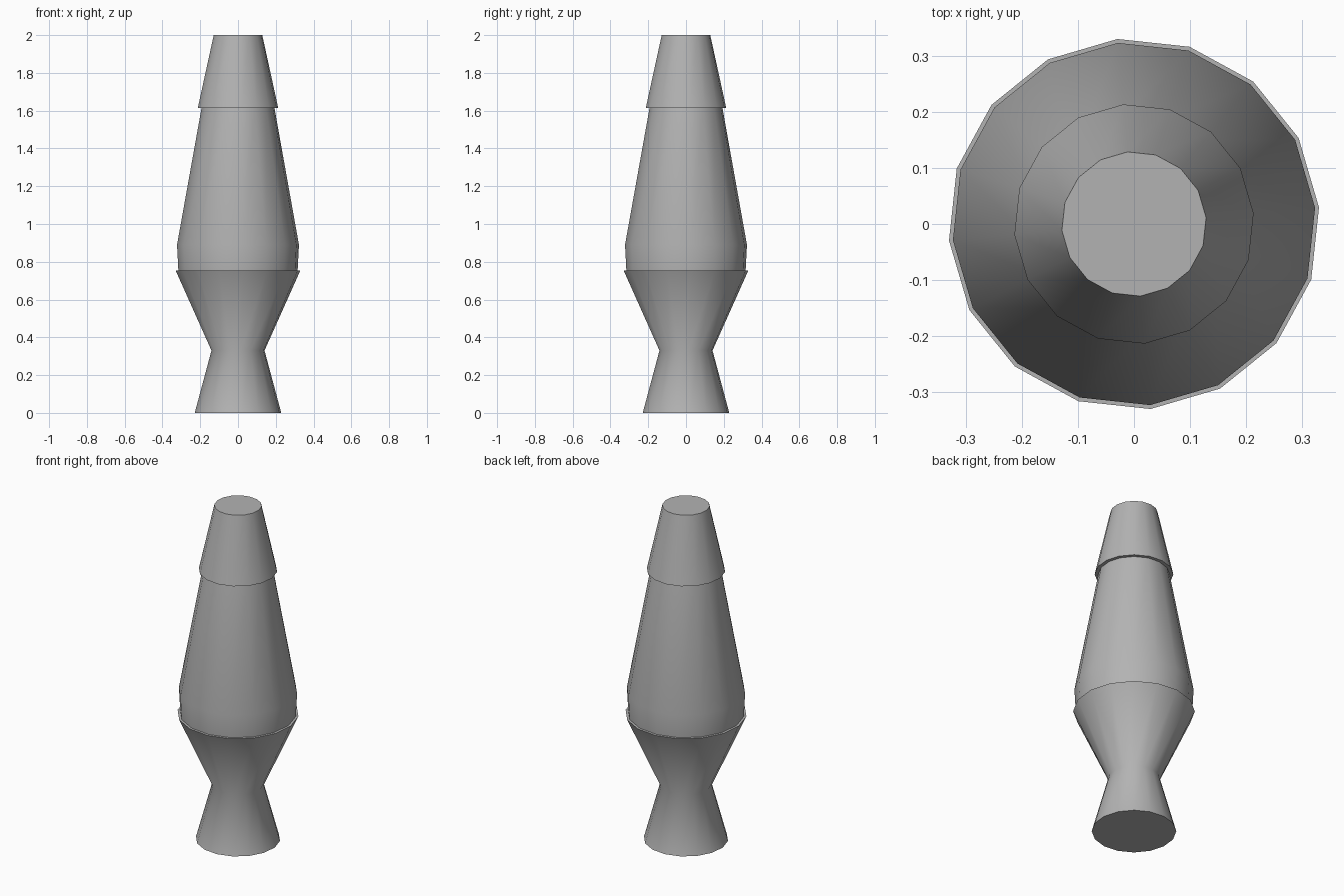
import bpy, bmesh, math

if "Cube" in bpy.data.objects:
    bpy.data.objects.remove(bpy.data.objects["Cube"])

SIDES = 16
TWIST = math.radians(5.1)

# Darker grey used on every part
grey = bpy.data.materials.new("dark_grey")
grey.diffuse_color = (0.45, 0.45, 0.45, 1)
grey.use_nodes = True
grey.node_tree.nodes["Principled BSDF"].inputs["Base Color"].default_value = grey.diffuse_color


def lathe(name, profile, cap_first=False, cap_last=False):
    """Spin (radius, z) points, listed bottom to top, around the z axis."""
    bm = bmesh.new()
    rings = []
    for r, z in profile:
        angles = [TWIST + math.tau * i / SIDES for i in range(SIDES)]
        rings.append([bm.verts.new((r * math.cos(a), r * math.sin(a), z)) for a in angles])
    for low, high in zip(rings, rings[1:]):
        for i in range(SIDES):
            j = (i + 1) % SIDES
            bm.faces.new((low[i], low[j], high[j], high[i]))
    if cap_first:
        bm.faces.new(rings[0][::-1])
    if cap_last:
        bm.faces.new(rings[-1])
    mesh = bpy.data.meshes.new(name)
    bm.to_mesh(mesh)
    bm.free()
    mesh.materials.append(grey)
    obj = bpy.data.objects.new(name, mesh)
    bpy.context.collection.objects.link(obj)
    bpy.ops.object.select_all(action='DESELECT')
    obj.select_set(True)
    bpy.context.view_layer.objects.active = obj
    bpy.ops.object.shade_smooth_by_angle(angle=math.radians(45))
    return obj


# Waisted base with a narrow flat lip
lathe("lamp_base", [(0.23, 0), (0.141, 0.33), (0.331, 0.753), (0.317, 0.753)], cap_first=True)

# Tapered glass body
lathe("glass_body", [(0.317, 0.753), (0.324, 0.89), (0.194, 1.613)])

# Cap overhanging the glass
lathe("lamp_cap", [(0.194, 1.613), (0.214, 1.613), (0.129, 2.0)], cap_last=True)
